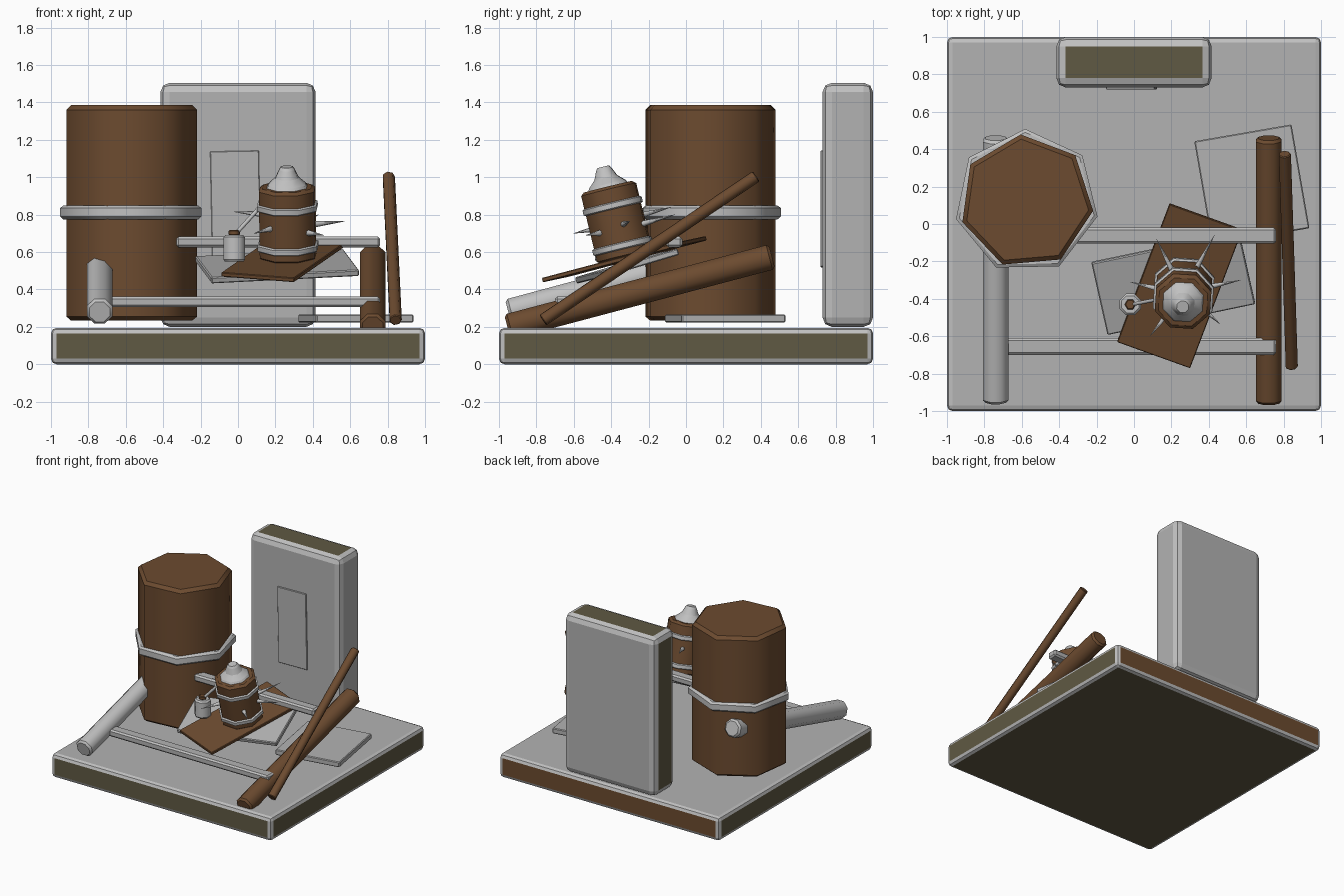
import bpy, bmesh, math
from mathutils import Matrix, Vector

if "Cube" in bpy.data.objects:
    bpy.data.objects.remove(bpy.data.objects["Cube"])


def material(name, rgb):
    m = bpy.data.materials.new(name)
    m.diffuse_color = (*rgb, 1)
    m.use_nodes = True
    m.node_tree.nodes["Principled BSDF"].inputs["Base Color"].default_value = m.diffuse_color
    return m


GREY, PALE, BROWN, OLIVE = range(4)
MATS = [material("stone grey", (0.45, 0.45, 0.45)),
        material("pale grey", (0.53, 0.53, 0.53)),
        material("wood brown", (0.15, 0.07, 0.029)),
        material("dark olive", (0.115, 0.10, 0.056))]


def finish(name, bm):
    bmesh.ops.recalc_face_normals(bm, faces=bm.faces)
    me = bpy.data.meshes.new(name)
    bm.to_mesh(me)
    bm.free()
    for m in MATS:
        me.materials.append(m)
    ob = bpy.data.objects.new(name, me)
    bpy.context.collection.objects.link(ob)
    return ob


def box(name, mat, size, matrix, bevel=0.0, edge=None, sides=None, segments=1):
    """Bevelled box; sides maps a face direction such as (0, 1, 0) to a colour."""
    bm = bmesh.new()
    bmesh.ops.create_cube(bm, size=1, matrix=Matrix.Diagonal((*size, 1)))
    if bevel:
        bmesh.ops.bevel(bm, geom=bm.edges[:], offset=bevel, segments=segments,
                        profile=0.5, affect='EDGES')
    bm.normal_update()
    for f in bm.faces:
        flat = max(abs(c) for c in f.normal) > 0.999
        f.material_index = mat if flat or edge is None else edge
        if flat and sides:
            key = tuple(round(c) for c in f.normal)
            f.material_index = sides.get(key, mat)
    bm.transform(matrix)
    return finish(name, bm)


def block(name, mat, lo, hi, **kw):
    lo, hi = Vector(lo), Vector(hi)
    return box(name, mat, hi - lo, Matrix.Translation((lo + hi) / 2), **kw)


def board(name, mat, centre, u, v, thick, bevel):
    """Plate spanned by two full edge vectors."""
    u, v = Vector(u), Vector(v)
    x = u.normalized()
    z = x.cross(v).normalized()
    y = z.cross(x)
    m = Matrix((x, y, z)).transposed().to_4x4()
    m.translation = centre
    return box(name, mat, (u.length, v.length, thick), m, bevel=bevel)


def lathe(name, mat, profile, n, matrix, phase=0.0):
    """Closed n-sided turned solid from (radius, height) pairs."""
    bm = bmesh.new()
    rings = []
    for r, h in profile:
        rings.append([bm.verts.new((r * math.cos(phase + math.tau * i / n),
                                    r * math.sin(phase + math.tau * i / n), h))
                      for i in range(n)])
    for a, b in zip(rings, rings[1:]):
        for i in range(n):
            j = (i + 1) % n
            bm.faces.new((a[i], a[j], b[j], b[i])).smooth = True
    bm.faces.new(rings[0])
    bm.faces.new(rings[-1])
    for f in bm.faces:
        f.material_index = mat
    for ring in rings:
        for i in range(n):
            bm.edges.get((ring[i], ring[(i + 1) % n])).smooth = False
    bm.transform(matrix)
    return finish(name, bm)


def rod(name, mat, a, b, r, r2=None, n=8, chamfer=0.0):
    a, b = Vector(a), Vector(b)
    d = b - a
    m = Matrix.Translation(a) @ d.to_track_quat('Z', 'Y').to_matrix().to_4x4()
    r2 = r if r2 is None else r2
    prof = [(r, 0), (r2, d.length)]
    if chamfer:
        prof = [(r - chamfer, 0), (r, chamfer),
                (r2, d.length - chamfer), (r2 - chamfer, d.length)]
    return lathe(name, mat, prof, n, m, math.pi / n)


# ground slab and standing slab
block("ground_slab", GREY, (-1, -1, 0), (1, 1, 0.195), bevel=0.03, edge=PALE, segments=2,
      sides={(0, 1, 0): BROWN, (0, -1, 0): OLIVE, (1, 0, 0): OLIVE,
             (-1, 0, 0): OLIVE, (0, 0, -1): OLIVE})
block("standing_slab", GREY, (-0.415, 0.73, 0.2), (0.415, 1.0, 1.505), bevel=0.05,
      edge=PALE, segments=2, sides={(0, 0, 1): OLIVE, (0, 0, -1): OLIVE, (-1, 0, 0): OLIVE})
board("slab_panel", GREY, (-0.013, 0.728, 0.83), (0.26, 0, 0.005), (-0.01, 0, 0.62), 0.016, 0.003)

# large barrel with its band
at = Matrix.Translation((-0.575, 0.12, 0))
lathe("large_barrel", BROWN, [(0.335, 0.235), (0.36, 0.255), (0.36, 1.36), (0.335, 1.385)],
      7, at, math.radians(95))
lathe("large_barrel_band", PALE, [(0.37, 0.775), (0.388, 0.79), (0.388, 0.835), (0.37, 0.848)],
      7, at, math.radians(91))

# sloping beams, leaning pole and cross rails
rod("grey_beam", PALE, (-0.74, -0.95, 0.28), (-0.74, 0.46, 0.66), 0.074, chamfer=0.015)
rod("brown_beam", BROWN, (0.72, -0.955, 0.20), (0.72, 0.46, 0.575), 0.074, chamfer=0.015)
rod("leaning_pole", BROWN, (0.842, -0.765, 0.235), (0.805, 0.375, 1.005), 0.034, n=7, chamfer=0.005)
block("front_rail", GREY, (-0.72, -0.70, 0.305), (0.76, -0.61, 0.362), bevel=0.012, edge=PALE)
block("rear_rail", GREY, (-0.33, -0.105, 0.625), (0.76, -0.02, 0.682), bevel=0.012, edge=PALE)

# loose plates and the tilted board
board("floor_plate", GREY, (0.63, 0.21, 0.245), (0.52, 0.09, 0), (-0.095, 0.555, 0), 0.044, 0.006)
board("tilted_plate", GREY, (0.21, -0.315, 0.525), (0.79, 0.165, 0.04), (-0.085, 0.385, 0.115),
      0.035, 0.006)
board("brown_board", BROWN, (0.245, -0.33, 0.562), (0.39, -0.14, -0.03), (0.275, 0.74, 0.195),
      0.024, 0.004)

# small barrel standing on the board
axis = Vector((-0.015, -0.235, 0.968)).normalized()
foot = Vector((0.268, -0.325, 0.57))
frame = Matrix.Translation(foot) @ axis.to_track_quat('Z', 'Y').to_matrix().to_4x4()
turn = math.radians(22.5)
lathe("small_barrel", BROWN, [(0.145, 0), (0.16, 0.012), (0.16, 0.375), (0.14, 0.39)],
      8, frame, turn)
for label, h in (("lower", 0.045), ("upper", 0.265)):
    lathe(label + "_band", PALE, [(0.162, h), (0.172, h + 0.006), (0.172, h + 0.032),
                                  (0.162, h + 0.038)], 8, frame, turn)
lathe("small_barrel_spout", PALE, [(0.118, 0.385), (0.105, 0.405), (0.066, 0.44),
                                   (0.045, 0.485), (0.034, 0.50)], 8, frame, turn)

# spikes around the small barrel
tips = [(0.57, -0.30, 0.765), (0.43, -0.06, 0.80), (0.12, -0.08, 0.84),
        (-0.02, -0.31, 0.815), (0.085, -0.60, 0.70), (0.46, -0.535, 0.69)]
for i, tip in enumerate(tips):
    tip = Vector(tip)
    root = foot + axis * ((tip - foot).dot(axis) - 0.01)
    out = (tip - root).normalized()
    rod(f"spike_{i + 1}", PALE, root + out * 0.135, tip, 0.018, 0.001, n=6)

# small cup held by an arm
lathe("cup", PALE, [(0.055, 0.55), (0.062, 0.56), (0.062, 0.68), (0.05, 0.692)],
      8, Matrix.Translation((-0.02, -0.43, 0)), turn)
lathe("cup_stopper", BROWN, [(0.022, 0.685), (0.03, 0.695), (0.03, 0.712), (0.024, 0.718)],
      6, Matrix.Translation((-0.02, -0.43, 0)))
rod("cup_arm", PALE, (-0.01, -0.43, 0.70), (0.14, -0.40, 0.865), 0.011, n=6)
